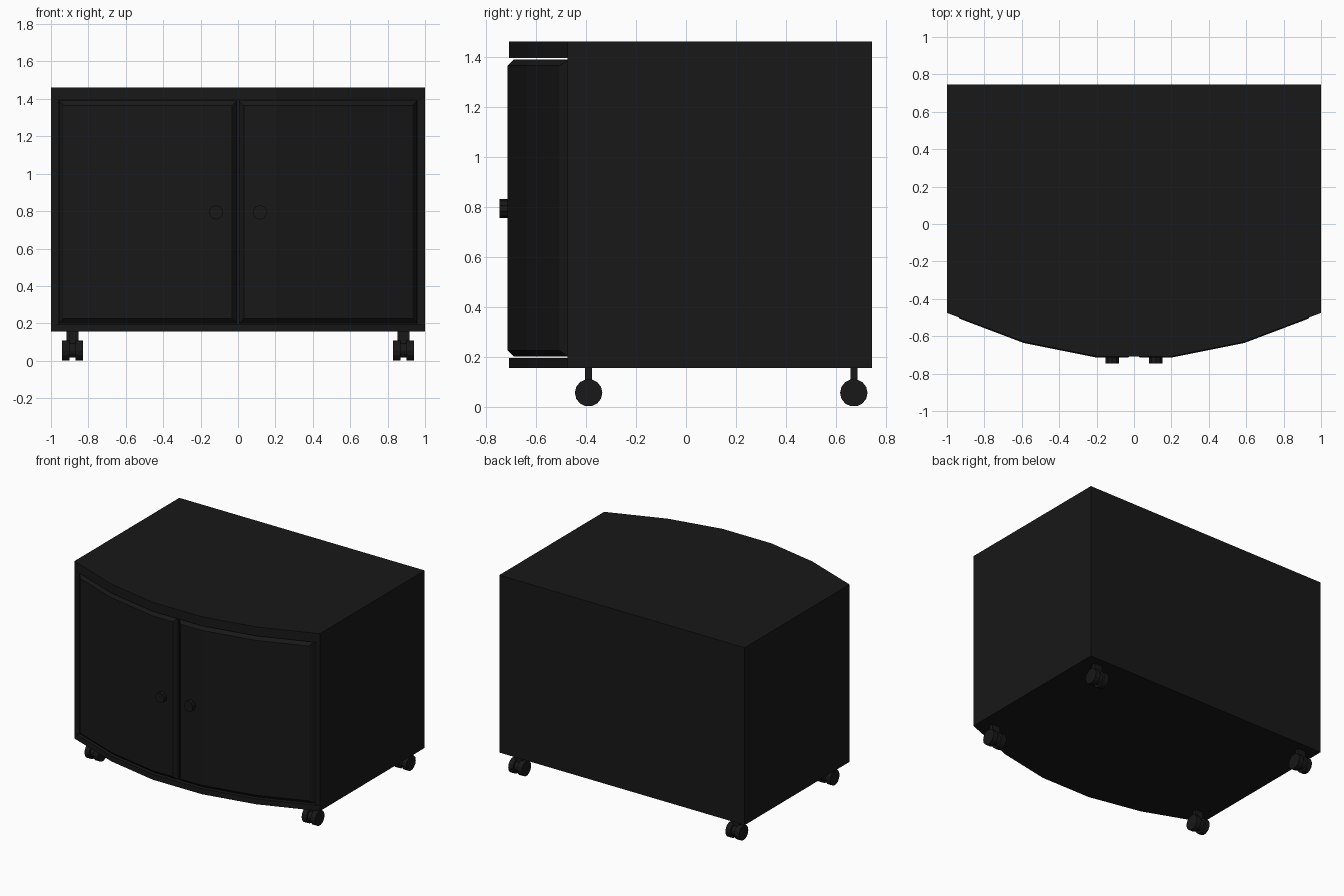
import bpy, bmesh, math
from mathutils import Matrix

if "Cube" in bpy.data.objects:
    bpy.data.objects.remove(bpy.data.objects["Cube"])

mat = bpy.data.materials.new("black")
mat.diffuse_color = (0.009, 0.009, 0.009, 1)
mat.use_nodes = True
mat.node_tree.nodes["Principled BSDF"].inputs["Base Color"].default_value = mat.diffuse_color

# bowed front profile (x, y)
ARC = [(-1, -0.475), (-0.59, -0.63), (-0.2, -0.708), (0.2, -0.708), (0.59, -0.63), (1, -0.475)]


def arc_y(x):
    for (x0, y0), (x1, y1) in zip(ARC, ARC[1:]):
        if x <= x1:
            return y0 + (y1 - y0) * (x - x0) / (x1 - x0)
    return ARC[-1][1]


def finish(name, bm):
    bmesh.ops.recalc_face_normals(bm, faces=bm.faces)
    me = bpy.data.meshes.new(name)
    bm.to_mesh(me)
    bm.free()
    me.materials.append(mat)
    ob = bpy.data.objects.new(name, me)
    bpy.context.collection.objects.link(ob)
    return ob


def box(name, x, y, z):
    bm = bmesh.new()
    m = Matrix.Translation([(a + b) / 2 for a, b in (x, y, z)])
    m = m @ Matrix.Diagonal([b - a for a, b in (x, y, z)] + [1])
    bmesh.ops.create_cube(bm, size=1, matrix=m)
    return finish(name, bm)


def slab(name, z0, z1):
    bm = bmesh.new()
    f = bm.faces.new([bm.verts.new((x, y, z0)) for x, y in ARC + [(1, 0.745), (-1, 0.745)]])
    r = bmesh.ops.extrude_face_region(bm, geom=[f])
    bmesh.ops.translate(bm, vec=(0, 0, z1 - z0),
                        verts=[v for v in r["geom"] if isinstance(v, bmesh.types.BMVert)])
    return finish(name, bm)


def cyl(bm, r, r2, depth, matrix, n=12):
    bmesh.ops.create_cone(bm, cap_ends=True, segments=n, radius1=r, radius2=r2,
                          depth=depth, matrix=matrix)


# carcass
slab("top_panel", 1.395, 1.462)
slab("bottom_panel", 0.155, 0.195)
for s, side in ((-1, "left"), (1, "right")):
    box(side + "_panel", sorted((s * 0.96, s)), (-0.475, 0.745), (0.195, 1.395))
box("back_panel", (-0.96, 0.96), (0.715, 0.745), (0.195, 1.395))


# bowed doors with a chamfered front border
def door(name, s):
    lo, hi, c, t = 0.2, 1.39, 0.025, 0.055
    xs = [0.006, 0.2, 0.59, 0.957]
    bm = bmesh.new()
    rings = []
    for i, x in enumerate(xs):
        xf = x + (c if i == 0 else -c if i == 3 else 0)
        y, yf = arc_y(x) - 0.006, arc_y(xf) - 0.006
        pts = [(x, y + t, lo), (x, y + t, hi), (x, y + c, hi),
               (xf, yf, hi - c), (xf, yf, lo + c), (x, y + c, lo)]
        rings.append([bm.verts.new((s * a, b, d)) for a, b, d in pts])
    for a, b in zip(rings, rings[1:]):
        for k in range(6):
            j = (k + 1) % 6
            bm.faces.new((a[k], a[j], b[j], b[k]))
    for r in (rings[0], rings[-1]):
        bm.faces.new((r[0], r[1], r[2], r[5]))
        bm.faces.new((r[5], r[2], r[3], r[4]))
    finish(name, bm)


for s, side in ((-1, "left"), (1, "right")):
    door(side + "_door", s)
    # door knob
    bm = bmesh.new()
    cyl(bm, 0.038, 0.038, 0.04, Matrix.Translation((s * 0.117, -0.726, 0.793))
        @ Matrix.Rotation(math.pi / 2, 4, 'X'), 10)
    finish(side + "_knob", bm)

    # twin-wheel casters
    for y, end in ((-0.39, "front"), (0.672, "back")):
        bm = bmesh.new()
        for off, r, d in ((-0.036, 0.055, 0.038), (0.036, 0.055, 0.038), (0, 0.04, 0.05)):
            cyl(bm, r, r, d, Matrix.Translation((s * 0.885 + off, y, 0.055))
                @ Matrix.Rotation(math.pi / 2, 4, 'Y'), 14)
        finish(f"{end}_{side}_caster_wheels", bm)
        box(f"{end}_{side}_caster_stem", (s * 0.885 - 0.032, s * 0.885 + 0.032),
            (y - 0.014, y + 0.014), (0.06, 0.16))
